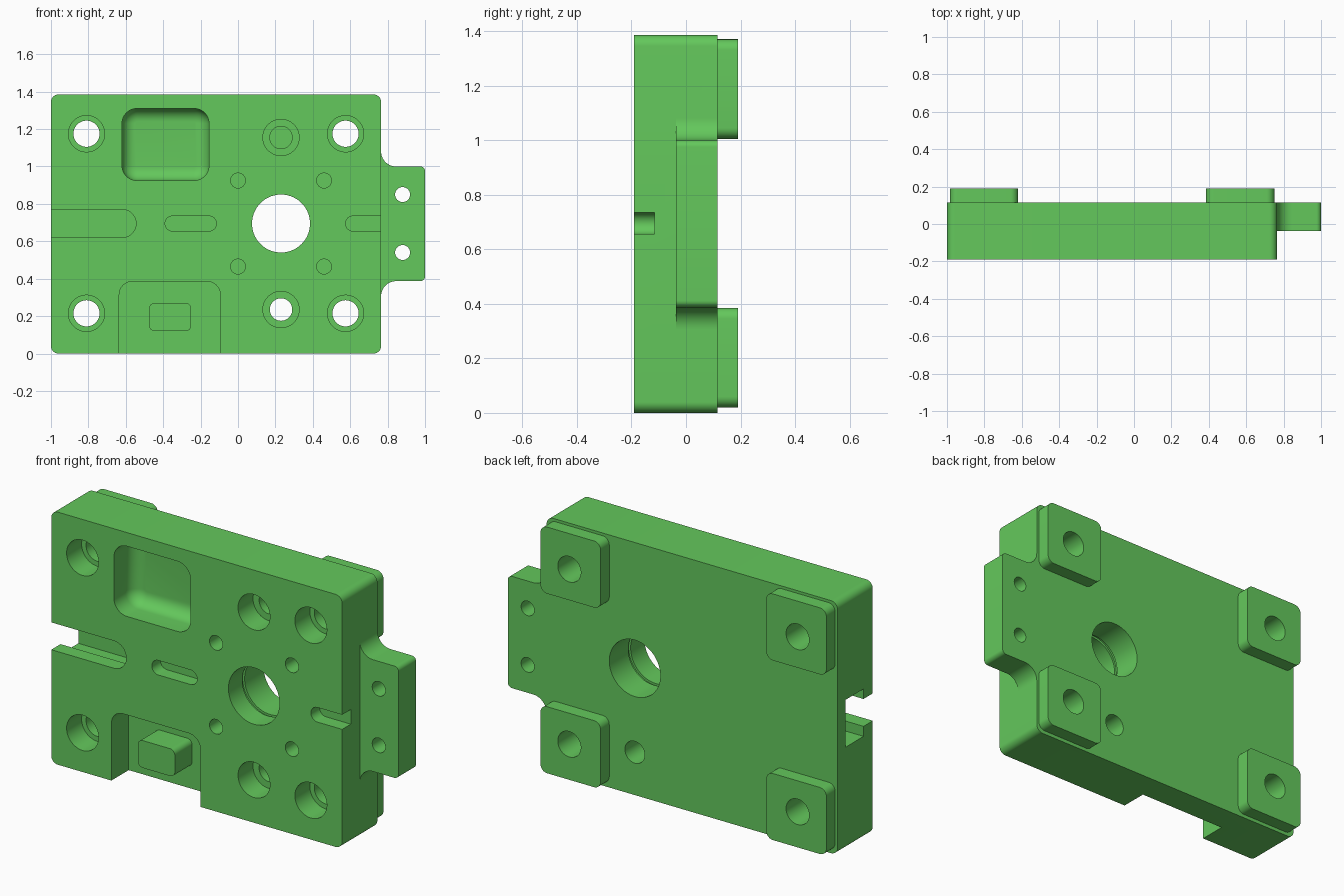
import bpy, bmesh, math
from mathutils import Vector

if "Cube" in bpy.data.objects:
    bpy.data.objects.remove(bpy.data.objects["Cube"], do_unlink=True)

green = bpy.data.materials.new("machined_green")
green.use_nodes = True
colour = (0.127, 0.578, 0.107, 1)
green.diffuse_color = colour
green.node_tree.nodes["Principled BSDF"].inputs["Base Color"].default_value = colour

FRONT, BACK, PAD_BACK = -0.19, 0.115, 0.19
OUT = -0.3          # start of every cutter, clear of the front face
MID = 0.695         # height of the middle line


def outline(corners, steps=10):
    """Round the right-angled corners given as (x, z, radius)."""
    pts = []
    for i, (x, z, r) in enumerate(corners):
        p = Vector((x, z))
        if r == 0:
            pts.append(p)
            continue
        u = (Vector(corners[i - 1][:2]) - p).normalized()
        v = (Vector(corners[(i + 1) % len(corners)][:2]) - p).normalized()
        for k in range(steps + 1):
            a = math.pi / 2 * k / steps
            pts.append(p + r * (u + v) - r * (v * math.cos(a) + u * math.sin(a)))
    return pts


def rect(x0, x1, z0, z1, r=0.0, corners="abcd"):
    """Rectangle; corners run from lower left, anticlockwise."""
    xz = [(x0, z0), (x1, z0), (x1, z1), (x0, z1)]
    return outline([(x, z, r if c in corners else 0) for (x, z), c in zip(xz, "abcd")])


def disc(x, z, r, n=48):
    return [Vector((x + r * math.cos(2 * math.pi * k / n),
                    z + r * math.sin(2 * math.pi * k / n))) for k in range(n)]


def prism(name, pts, y0, y1, floor_fillet=0.0):
    """Extrude an outline from y0 to y1."""
    bm = bmesh.new()
    face = bm.faces.new([bm.verts.new((p.x, y0, p.y)) for p in pts])
    ext = bmesh.ops.extrude_face_region(bm, geom=[face])
    far = [g for g in ext["geom"] if isinstance(g, bmesh.types.BMVert)]
    bmesh.ops.translate(bm, verts=far, vec=(0, y1 - y0, 0))
    bmesh.ops.remove_doubles(bm, verts=bm.verts, dist=1e-4)
    if floor_fillet:
        rim = [e for e in bm.edges if all(abs(v.co.y - y1) < 1e-5 for v in e.verts)]
        bmesh.ops.bevel(bm, geom=rim, offset=floor_fillet, segments=8,
                        profile=0.5, affect="EDGES")
    bmesh.ops.recalc_face_normals(bm, faces=bm.faces)
    mesh = bpy.data.meshes.new(name)
    bm.to_mesh(mesh)
    bm.free()
    mesh.materials.append(green)
    obj = bpy.data.objects.new(name, mesh)
    bpy.context.collection.objects.link(obj)
    return obj


def activate(obj):
    bpy.ops.object.select_all(action="DESELECT")
    obj.select_set(True)
    bpy.context.view_layer.objects.active = obj


def cut(target, pts, y0, y1, floor_fillet=0.0):
    cutter = prism("cutter", pts, y0, y1, floor_fillet)
    cutter.hide_render = True
    mod = target.modifiers.new("cut", "BOOLEAN")
    mod.operation, mod.solver, mod.object = "DIFFERENCE", "EXACT", cutter
    activate(target)
    bpy.ops.object.modifier_apply(modifier=mod.name)
    bpy.data.objects.remove(cutter, do_unlink=True)


# Main plate
body = prism("main_plate", rect(-1, 0.765, 0, 1.385, 0.04), FRONT, BACK)
parts = [body]

# Counterbored bolt holes with a square foot pad behind each
for side, x, px in (("right", -0.81, -0.985), ("left", 0.575, 0.385)):
    for level, z, pz in (("lower", 0.215, 0.02), ("upper", 1.175, 1.005)):
        cut(body, disc(x, z, 0.097), OUT, -0.06)
        cut(body, disc(x, z, 0.07), OUT, 0.3)
        pad = prism(f"{level}_{side}_foot_pad",
                    rect(px, px + 0.365, pz, pz + 0.365, 0.04), BACK, PAD_BACK)
        cut(pad, disc(x, z, 0.07), OUT, 0.3)
        parts.append(pad)

# Two smaller counterbores: the upper blind, the lower through
for z, end in ((1.155, 0.03), (0.235, 0.3)):
    cut(body, disc(0.23, z, 0.097), OUT, -0.06)
    cut(body, disc(0.23, z, 0.06), OUT, end)

# Central bore with a retaining groove, ringed by four blind holes
cut(body, disc(0.23, MID, 0.155, 72), OUT, 0.3)
cut(body, disc(0.23, MID, 0.167, 72), -0.07, -0.05)
for x in (0, 0.46):
    for z in (0.465, 0.925):
        cut(body, disc(x, z, 0.04, 32), OUT, -0.04)

# Undercut slot open to the right edge
cut(body, rect(-1.2, -0.545, MID - 0.075, MID + 0.075, 0.075, "bc"), OUT, 0.0)
cut(body, rect(-1.2, -0.49, MID - 0.13, MID + 0.13, 0.13, "bc"), -0.11, 0.045)

# Shallow key slots
cut(body, rect(-0.39, -0.115, MID - 0.04, MID + 0.04, 0.04), OUT, -0.115)
cut(body, rect(0.575, 0.9, MID - 0.04, MID + 0.04, 0.04, "ad"), OUT, -0.115)

# Rounded pocket
cut(body, rect(-0.62, -0.155, 0.925, 1.31, 0.08), OUT, -0.02, 0.07)

# Lower recess with a raised boss
cut(body, rect(-0.635, -0.095, -0.2, 0.385, 0.07, "cd"), OUT, -0.04)
parts.append(prism("recess_boss", rect(-0.475, -0.25, 0.12, 0.27, 0.03), FRONT, -0.04))

# Side tab with concave fillets and two holes
tab = prism("side_tab", outline([
    (0.764, 0.3, 0), (0.765, 0.3, 0), (0.765, 0.387, 0.08), (1, 0.387, 0.025),
    (1, 1, 0.025), (0.765, 1, 0.08), (0.765, 1.09, 0), (0.764, 1.09, 0)]), -0.037, BACK)
for z in (0.54, 0.85):
    cut(tab, disc(0.88, z, 0.04, 32), OUT, 0.3)
parts.append(tab)

# Smooth the round walls, keep machined edges crisp
for part in parts:
    activate(part)
    bpy.ops.object.shade_smooth_by_angle(angle=math.radians(30))
